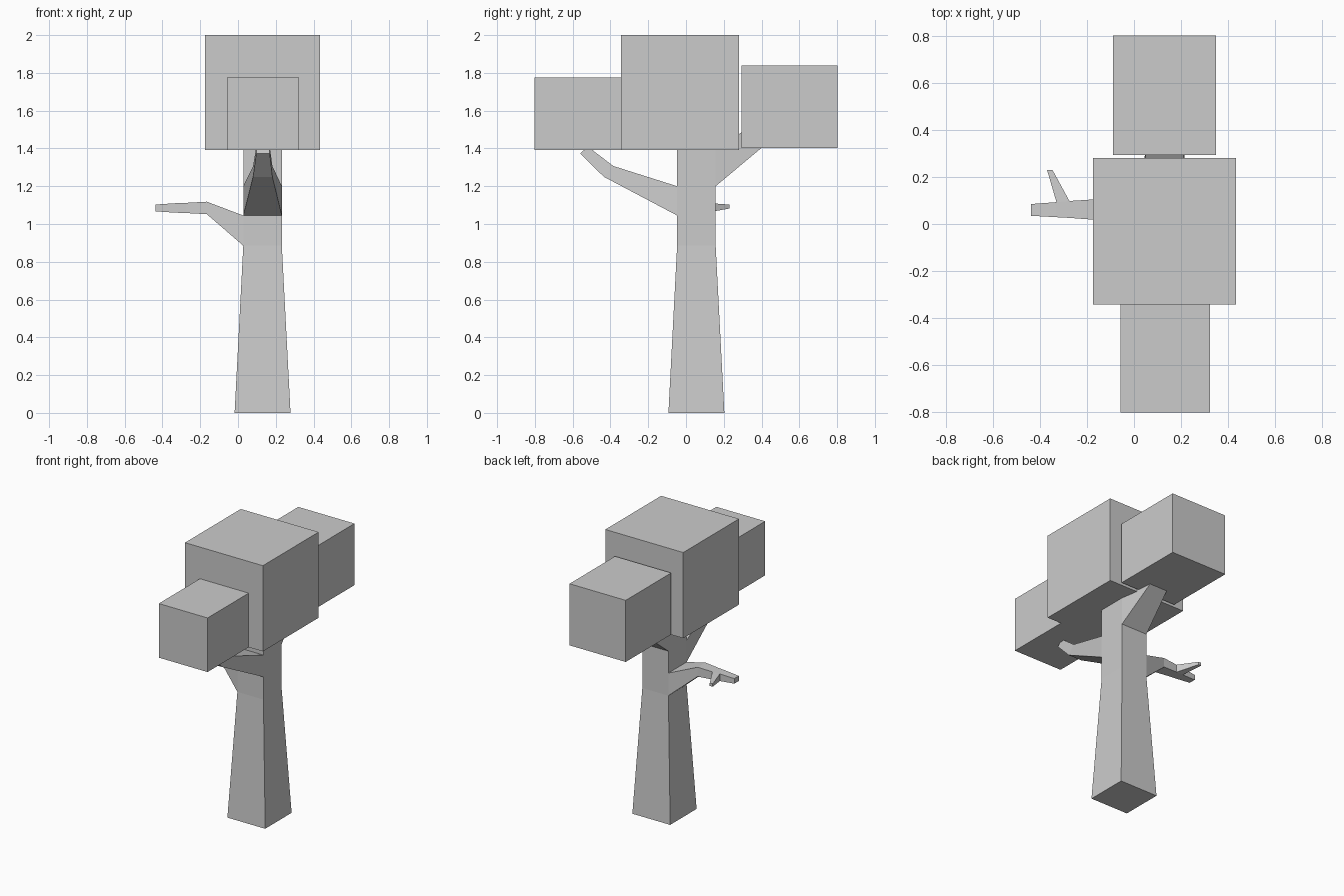
import bpy, bmesh

if "Cube" in bpy.data.objects:
    bpy.data.objects.remove(bpy.data.objects["Cube"])


def make_object(name, bm):
    bmesh.ops.recalc_face_normals(bm, faces=bm.faces[:])
    mesh = bpy.data.meshes.new(name)
    bm.to_mesh(mesh)
    bm.free()
    bpy.context.collection.objects.link(bpy.data.objects.new(name, mesh))


def box(name, lo, hi):
    bm = bmesh.new()
    bmesh.ops.create_cube(bm, size=1)
    for v in bm.verts:
        v.co = [(a + b) / 2 + c * (b - a) for a, b, c in zip(lo, hi, v.co)]
    make_object(name, bm)


def nearest_face(bm, point):
    return min(bm.faces, key=lambda f: sum(
        (a - b) ** 2 for a, b in zip(f.calc_center_median(), point)))


def grow(bm, point, axis, steps):
    """Extrude a quad outward along axis (0=x, 1=y).
    Each step: top (reach, z), bottom (reach, z), side (low, high)."""
    face = nearest_face(bm, point)
    for top, bottom, side in steps:
        face = bmesh.ops.extrude_discrete_faces(bm, faces=[face])["faces"][0]
        mid = face.calc_center_median()
        for v in face.verts:
            reach, z = top if v.co.z > mid.z else bottom
            high = v.co[1 - axis] > mid[1 - axis]
            v.co[axis] = reach
            v.co[1 - axis] = side[1] if high else side[0]
            v.co.z = z


# Trunk: stacked square rings, tapering towards the first fork
bm = bmesh.new()
rings = []
for z, half in [(0, .148), (.885, .102), (1.045, .102), (1.2, .102), (1.395, .102)]:
    rings.append([bm.verts.new((.13 + sx * half, .055 + sy * half, z))
                  for sx, sy in [(-1, -1), (1, -1), (1, 1), (-1, 1)]])
for a, b in zip(rings, rings[1:]):
    for i in range(4):
        j = (i + 1) % 4
        bm.faces.new((a[i], a[j], b[j], b[i]))
bm.faces.new(rings[0][::-1])
bm.faces.new(rings[-1])
bmesh.ops.recalc_face_normals(bm, faces=bm.faces[:])

# Left branch with a side twig
grow(bm, (.028, .055, .965), 0, [
    ((-.165, 1.118), (-.165, 1.052), (.018, .105)),
    ((-.275, 1.112), (-.275, 1.058), (.026, .098)),
    ((-.33, 1.11), (-.33, 1.06), (.029, .093)),
    ((-.438, 1.103), (-.438, 1.067), (.035, .085)),
])
grow(bm, (-.3025, .0955, 1.085), 1, [((.23, 1.103), (.23, 1.082), (-.37, -.347))])

# Front branch
grow(bm, (.13, -.047, 1.12), 1, [
    ((-.385, 1.307), (-.435, 1.25), (.08, .182)),
    ((-.52, 1.41), (-.56, 1.373), (.097, .168)),
])

# Back branch, ending inside the foliage
grow(bm, (.13, .157, 1.3), 1, [((.4, 1.555), (.45, 1.445), (.067, .193))])
make_object("trunk_and_branches", bm)

# Foliage blocks
box("foliage_middle", (-.175, -.343, 1.393), (.435, .281, 2))
box("foliage_front", (-.058, -.803, 1.393), (.324, -.343, 1.776))
box("foliage_back", (-.09, .294, 1.402), (.35, .803, 1.838))
